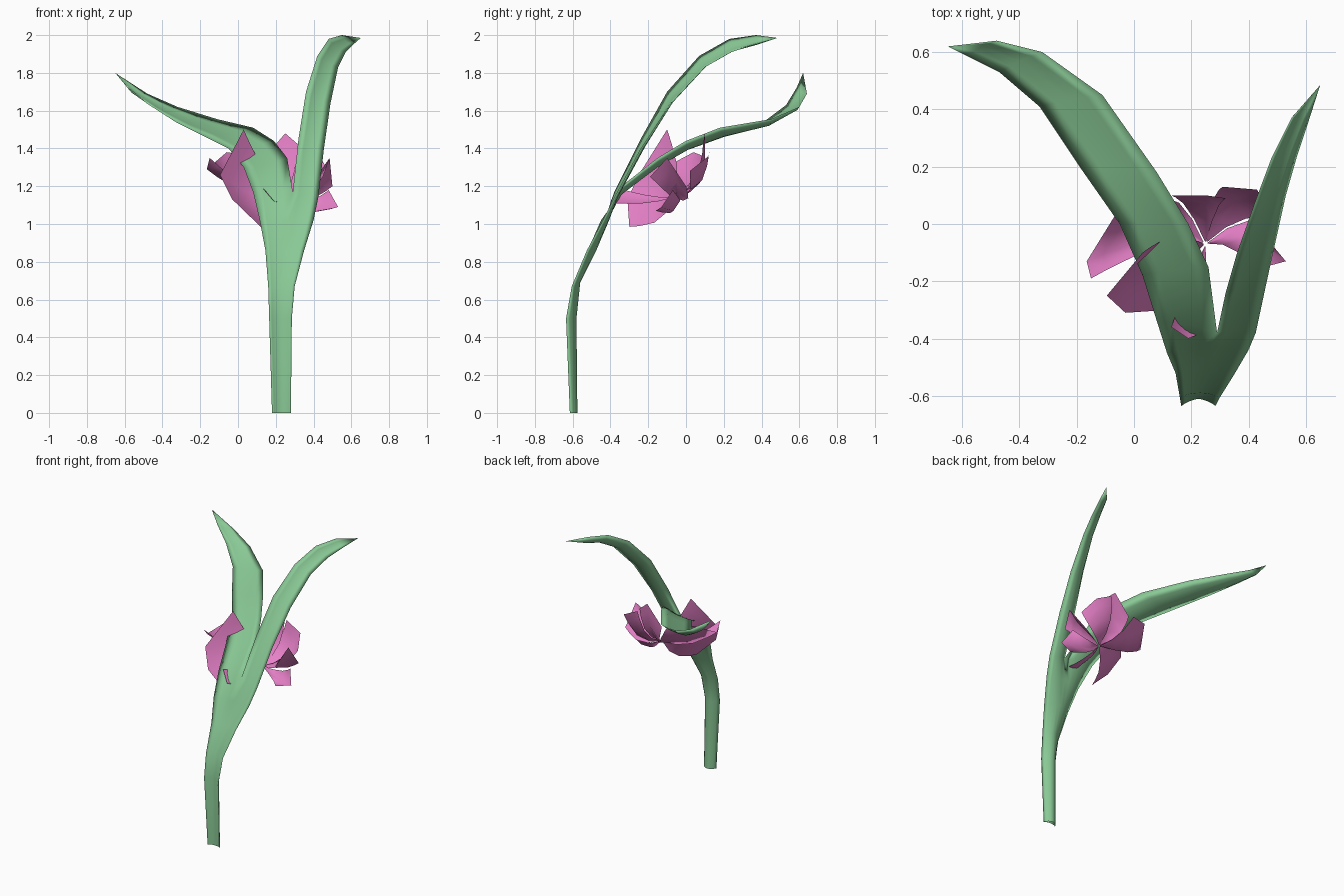
import bpy, bmesh, math
from mathutils import Vector

if "Cube" in bpy.data.objects:
    bpy.data.objects.remove(bpy.data.objects["Cube"])


def material(name, rgb):
    m = bpy.data.materials.new(name)
    m.diffuse_color = (*rgb, 1)
    m.use_nodes = True
    m.node_tree.nodes["Principled BSDF"].inputs["Base Color"].default_value = m.diffuse_color
    return m


def sheet(name, grids, mat, closed=False):
    """Skin grids of points (rows of equal length) into one welded surface."""
    bm = bmesh.new()
    for grid in grids:
        rows = [[bm.verts.new(p) for p in row] for row in grid]
        for a, b in zip(rows, rows[1:]):
            for i in range(len(a) - 1):
                bm.faces.new((a[i], a[i + 1], b[i + 1], b[i]))
    bmesh.ops.remove_doubles(bm, verts=bm.verts, dist=0.0005)
    bmesh.ops.recalc_face_normals(bm, faces=bm.faces)
    if not closed and sum(f.normal.dot(OUT) * f.calc_area() for f in bm.faces) > 0:
        bmesh.ops.reverse_faces(bm, faces=bm.faces)
    me = bpy.data.meshes.new(name)
    bm.to_mesh(me)
    bm.free()
    me.materials.append(mat)
    ob = bpy.data.objects.new(name, me)
    bpy.context.collection.objects.link(ob)
    for p in me.polygons:
        p.use_smooth = True
    return ob


def blade(left, right, sags, cols=5):
    """Channelled skin between two edge rails, sagging away from the front."""
    left, right = [Vector(p) for p in left], [Vector(p) for p in right]
    mids = [(a + b) / 2 for a, b in zip(left, right)]
    grid = []
    for i, (a, b) in enumerate(zip(left, right)):
        tangent = mids[min(i + 1, len(mids) - 1)] - mids[max(i - 1, 0)]
        n = (b - a).cross(tangent)
        n = n.normalized() if n.length > 1e-8 else Vector()
        grid.append([a.lerp(b, j / (cols - 1)) - n * sags[i] * math.sin(math.pi * j / (cols - 1))
                     for j in range(cols)])
    return grid


def petal(name, rim, bulge, full, mat):
    """Cupped petal fanning from the flower base; full widens its middle."""
    rim = [Vector(p) for p in rim]
    mid_rim = sum(rim, Vector()) / len(rim)
    grid = []
    for t, width in ((0.03, 0.6), (0.3, full), (0.6, full), (0.85, (full + 1) / 2), (1, 1)):
        push = OUT * bulge * math.sin(math.pi * t)
        grid.append([BASE.lerp(mid_rim + (p - mid_rim) * width, t) + push for p in rim])
    return sheet(name, [grid], mat)


green = material("leaf_green", (0.25, 0.58, 0.30))
pink = material("petal_pink", (0.80, 0.22, 0.58))
BASE = Vector((.25, -.07, 1.14))
OUT = Vector((0, .7, -.7))

# Stem edges and centre seam; the seam ends where the two leaves fork
seam = [(.23, -.575, 0), (.225, -.580, .5), (.23, -.56, .69), (.245, -.475, .86),
        (.265, -.41, 1.02), (.29, -.38, 1.17)]
stem_left = [(.18, -.615, 0), (.165, -.635, .5), (.16, -.605, .67), (.145, -.52, .86),
             (.115, -.45, 1.02), (.08, -.34, 1.17)]
stem_right = [(.28, -.615, 0), (.285, -.635, .5), (.30, -.605, .67), (.35, -.525, .86),
              (.40, -.44, 1.02), (.425, -.38, 1.14)]
depth = [.025, .03, .03, .025, .02, 0]

# Leaf edges beyond the fork: long left leaf, upright right leaf
left_outer = [(.03, -.18, 1.30), (-.05, 0, 1.40), (-.19, .2, 1.47), (-.33, .41, 1.54),
              (-.47, .53, 1.63), (-.58, .585, 1.72), (-.65, .62, 1.80)]
left_inner = [(.26, -.15, 1.35), (.19, 0, 1.44), (.08, .18, 1.51), (-.11, .45, 1.555),
              (-.32, .60, 1.62), (-.48, .64, 1.69), (-.65, .62, 1.80)]
right_inner = [(.32, -.24, 1.45), (.36, -.10, 1.70), (.42, .07, 1.89), (.48, .23, 1.98),
               (.55, .37, 2.0), (.65, .485, 1.985)]
right_outer = [(.455, -.24, 1.40), (.49, -.08, 1.64), (.53, .10, 1.83), (.57, .24, 1.91),
               (.61, .36, 1.95), (.65, .485, 1.985)]

# Front and back skins share their edges, giving a thin lens section
skins = []
for front in (True, False):
    s = [(x, y - d * front, z) for (x, y, z), d in zip(seam, depth)]
    k = 0.5 if front else 1.15
    stem_sag = [.008 * k] * 4 + [.012 * k, .02 * k]
    skins.append(blade(stem_left + left_outer, s + left_inner, stem_sag + [.025 * k] * 6 + [0]))
    skins.append(blade(s + right_inner, stem_right + right_outer, stem_sag + [.025 * k] * 5 + [0]))
sheet("stem_and_leaves", skins, green, closed=True)

# Tilted cup of petals behind the fork: rim points, bulge, fullness
petals = {
    "petal_left_back": ([(-.15, -.19, 1.35), (-.165, -.13, 1.29), (-.06, .04, 1.38), (.08, .09, 1.36)], .06, 1.1),
    "petal_left_front": ([(.03, -.10, 1.50), (-.095, -.25, 1.26), (-.03, -.31, 1.13), (.12, -.30, .985)], .06, 1.0),
    "petal_front": ([(.13, -.36, 1.19), (.19, -.40, 1.12), (.26, -.37, 1.11)], .02, 1.0),
    "petal_right_low": ([(.42, -.16, 1.07), (.53, -.13, 1.09), (.48, -.07, 1.18)], .06, 1.0),
    "petal_right": ([(.45, -.19, 1.25), (.485, -.10, 1.35), (.50, 0, 1.20)], .06, 1.0),
    "petal_right_back": ([(.48, .02, 1.28), (.43, .12, 1.36), (.31, .13, 1.42)], .06, 1.1),
    "petal_back": ([(.32, .09, 1.42), (.25, .10, 1.48), (.13, .10, 1.34)], .06, 1.1),
}
for name, (rim, bulge, full) in petals.items():
    petal(name, rim, bulge, full, pink)
